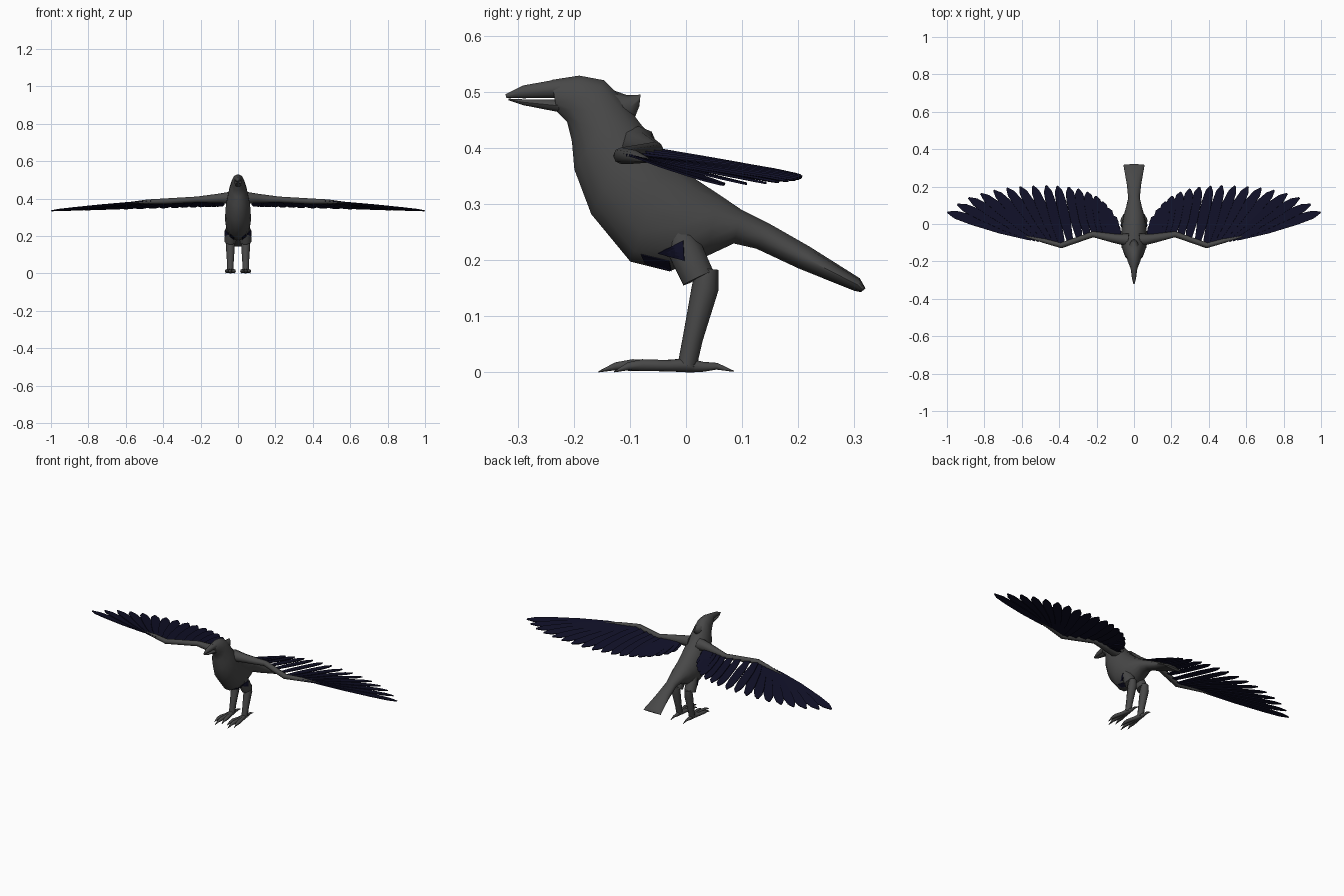
import bpy, bmesh, math
from mathutils import Vector
from mathutils.bvhtree import BVHTree

cube = bpy.data.objects.get("Cube")
if cube:
    bpy.data.objects.remove(cube, do_unlink=True)


def material(name, rgb):
    m = bpy.data.materials.new(name)
    m.use_nodes = True
    m.diffuse_color = (*rgb, 1)
    m.node_tree.nodes["Principled BSDF"].inputs["Base Color"].default_value = (*rgb, 1)
    return m


GREY = material("charcoal grey", (0.065, 0.065, 0.065))
NAVY = material("midnight blue", (0.005, 0.005, 0.02))


def finish(name, bm, mat, mirror=False, thick=0, smooth=True):
    mesh = bpy.data.meshes.new(name)
    bm.to_mesh(mesh)
    mesh.materials.append(mat)
    ob = bpy.data.objects.new(name, mesh)
    bpy.context.collection.objects.link(ob)
    if thick:
        mod = ob.modifiers.new("thickness", 'SOLIDIFY')
        mod.thickness, mod.offset = thick, 0
    if mirror:
        ob.modifiers.new("mirror", 'MIRROR').use_mirror_merge = False
    if smooth:
        bpy.ops.object.select_all(action='DESELECT')
        ob.select_set(True)
        bpy.context.view_layer.objects.active = ob
        bpy.ops.object.shade_smooth_by_angle(angle=math.radians(50))
    return ob


def loft(bm, rings, sides):
    """Skin a row of ellipses, each given as centre, half axis, half axis."""
    rows = []
    for c, u, v in rings:
        angles = [2 * math.pi * i / sides for i in range(sides)]
        rows.append([bm.verts.new(c + u * math.cos(a) + v * math.sin(a)) for a in angles])
    for a, b in zip(rows, rows[1:]):
        for i in range(sides):
            j = (i + 1) % sides
            bm.faces.new((a[i], a[j], b[j], b[i]))
    bm.faces.new(rows[0])
    bm.faces.new(rows[-1])
    bmesh.ops.recalc_face_normals(bm, faces=bm.faces)


def profile(bm, sections, sides=14):
    """Sections are top y, top z, bottom y, bottom z, half width."""
    rings = []
    for ty, tz, by, bz, w in sections:
        top, low = Vector((0, ty, tz)), Vector((0, by, bz))
        rings.append(((top + low) / 2, Vector((w, 0, 0)), (top - low) / 2))
    loft(bm, rings, sides)


def tube(bm, path, radii, sides=8):
    pts = [Vector(p) for p in path]
    rings = []
    for i, p in enumerate(pts):
        d = (pts[min(i + 1, len(pts) - 1)] - pts[max(i - 1, 0)]).normalized()
        u = d.cross(Vector((0, 0, 1)) if abs(d.z) < 0.7 else Vector((0, 1, 0))).normalized()
        rings.append((p, u * radii[i], u.cross(d) * radii[i]))
    loft(bm, rings, sides)


# Head, trunk and tail
body = bmesh.new()
profile(body, [
    (-.24, .522, -.23, .464, .019), (-.19, .53, -.212, .445, .033),
    (-.145, .522, -.204, .41, .04), (-.115, .492, -.2, .36, .052),
    (-.08, .445, -.17, .28, .065), (-.03, .39, -.10, .195, .07),
    (.02, .345, -.03, .178, .066), (.06, .318, .035, .205, .055),
    (.10, .29, .085, .229, .042), (.15, .265, .125, .22, .031),
    (.22, .225, .2, .185, .038), (.31, .168, .3, .145, .055),
    (.32, .15, .312, .143, .056)])
finish("body", body, GREY)

# Beak halves, parted by a thin mouth line
bm = bmesh.new()
profile(bm, [(-.322, .496, -.32, .489, .003), (-.29, .512, -.29, .488, .011),
             (-.225, .524, -.225, .488, .02)], 10)
finish("upper_beak", bm, GREY)
bm = bmesh.new()
profile(bm, [(-.316, .488, -.316, .485, .003), (-.29, .487, -.29, .476, .009),
             (-.225, .487, -.225, .463, .018)], 10)
finish("lower_beak", bm, GREY)

# Small tuft behind the head
bm = bmesh.new()
profile(bm, [(-.135, .505, -.115, .44, .026), (-.105, .494, -.092, .452, .02),
             (-.081, .495, -.083, .475, .007)], 8)
finish("nape_tuft", bm, GREY)

# Wing arms
ARM = [(.03, -.085, .405), (.1, -.078, .402), (.22, -.055, .395),
       (.39, -.115, .386), (.48, -.09, .384), (.58, -.066, .378)]
bm = bmesh.new()
tube(bm, ARM, [.034, .025, .016, .015, .012, .004])
finish("wing_arms", bm, GREY, mirror=True)


def arm_point(x):
    for a, b in zip(ARM, ARM[1:]):
        if x <= b[0]:
            return Vector(a).lerp(Vector(b), (x - a[0]) / (b[0] - a[0]))
    return Vector(ARM[-1])


# Flight feathers fanning out from the arm
TIPS = [(.105, .0), (.115, .045), (.14, .085), (.17, .12), (.205, .15), (.25, .172),
        (.30, .188), (.35, .198), (.41, .204), (.47, .206), (.54, .204), (.61, .2),
        (.68, .193), (.75, .18), (.82, .163), (.885, .14), (.945, .105), (.998, .063)]
OUTLINE = [(0, .016), (.35, .027), (.7, .027), (.9, .021), (1, .004)]
bm = bmesh.new()
for x, y in TIPS:
    root = arm_point(.09 + (x - .105) * .82 if x < .46 else .38 + (x - .46) * .34)
    along = Vector((x, y, .362 - .027 * x)) - root
    side = Vector((along.y, -along.x, 0)).normalized() + Vector((0, 0, .18))
    rows = []
    for t, w in OUTLINE:
        mid = root + along * t
        rows.append((bm.verts.new(mid - side * w), bm.verts.new(mid + side * w)))
    for a, b in zip(rows, rows[1:]):
        bm.faces.new((a[0], a[1], b[1], b[0]))
finish("flight_feathers", bm, NAVY, mirror=True, thick=.004, smooth=False)

# Feathered thighs
thigh = bmesh.new()
tube(thigh, [(.035, -.02, .26), (.038, .0, .215), (.041, .022, .168)],
     [.026, .032, .031], 10)
finish("thighs", thigh, GREY, mirror=True)

# Shins
bm = bmesh.new()
tube(bm, [(.041, .038, .185), (.041, .034, .15), (.041, .012, .06), (.041, .002, .012)],
     [.02, .024, .018, .017])
finish("shins", bm, GREY, mirror=True)

# Toes with hooked claws
bm = bmesh.new()
for spread, reach in ((-.024, .82), (0, 1), (.024, .82)):
    tube(bm, [(.041 + spread * s, -y * reach, z) for s, y, z in
              ((0, -.015, .013), (.4, .04, .012), (.8, .095, .013), (.9, .125, .011),
               (1, .156, .001))],
         [.013, .01, .0105, .007, .001])
tube(bm, [(.041, .0, .013), (.041, .03, .01), (.041, .055, .011), (.041, .085, .002)],
     [.013, .009, .006, .001])
finish("feet", bm, GREY, mirror=True)

# Dark flank patches laid onto the body and thigh
trees = [BVHTree.FromBMesh(b) for b in (body, thigh)]
bm = bmesh.new()
for corners in ([(-.05, .212), (-.005, .235), (-.003, .199)],
                [(-.08, .21), (-.073, .194), (-.026, .18), (-.03, .198)]):
    bm.faces.new([bm.verts.new((0, y, z)) for y, z in corners])
bmesh.ops.triangulate(bm, faces=bm.faces)
bmesh.ops.subdivide_edges(bm, edges=bm.edges, cuts=5, use_grid_fill=True)
for v in bm.verts:
    hits = [t.ray_cast(Vector((1, v.co.y, v.co.z)), Vector((-1, 0, 0)))[0] for t in trees]
    v.co.x = max([h.x for h in hits if h] + [.02]) + .003
finish("flank_patches", bm, NAVY, mirror=True, thick=.002, smooth=False)
